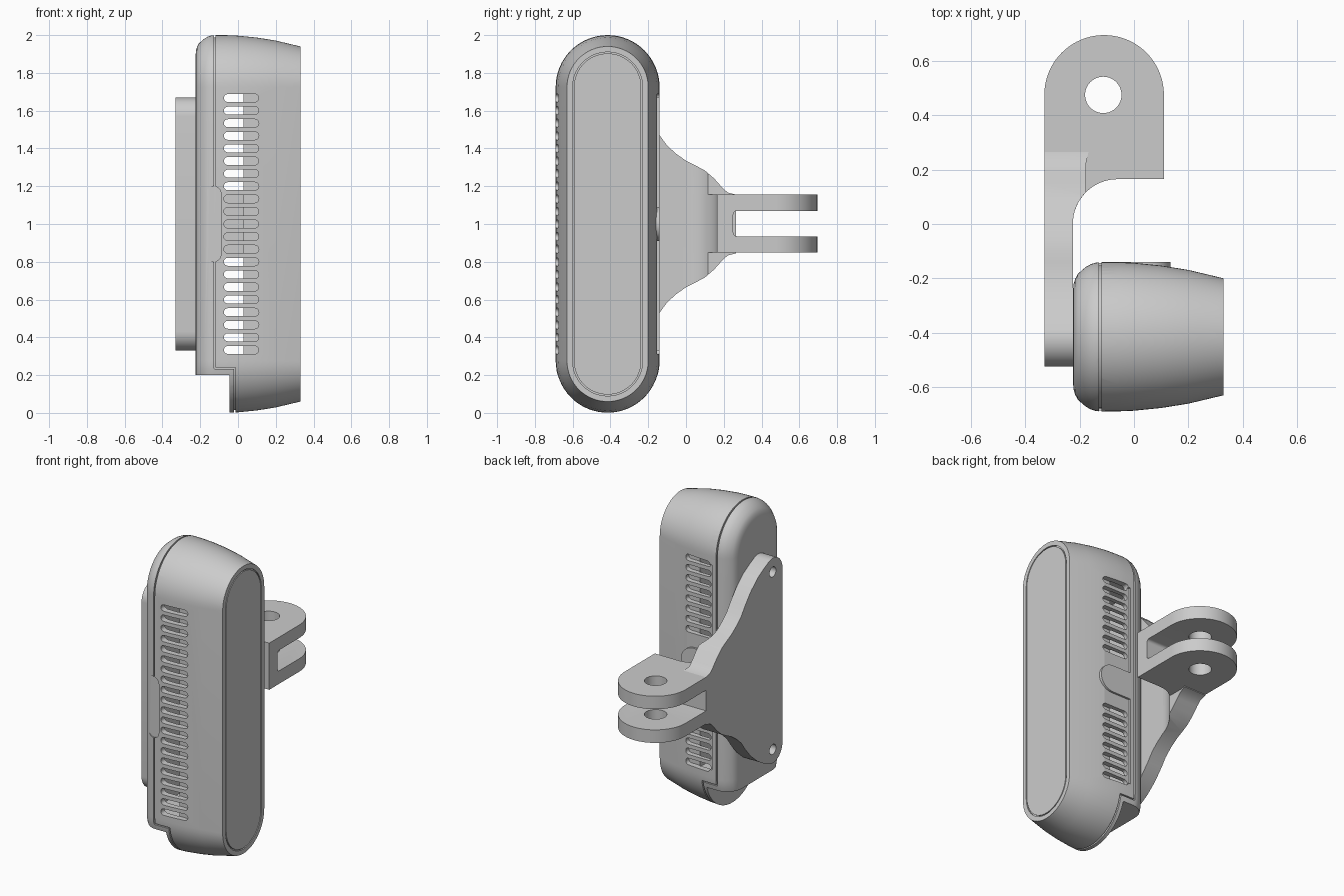
import bpy, bmesh
from math import sin, cos, pi, radians
from mathutils import Vector

if "Cube" in bpy.data.objects:
    bpy.data.objects.remove(bpy.data.objects["Cube"], do_unlink=True)

grey = bpy.data.materials.new("light_grey")
grey.use_nodes = True
grey.diffuse_color = (0.6, 0.6, 0.6, 1)
grey.node_tree.nodes["Principled BSDF"].inputs["Base Color"].default_value = (0.6, 0.6, 0.6, 1)

CY, HALF = -0.415, 0.725      # body centre line: y position and half length about z = 1


def arc(cx, cy, r, a0, a1, n=20, ry=None):
    """Points on an arc, angles in degrees."""
    ry = ry or r
    angles = [radians(a0 + (a1 - a0) * i / n) for i in range(n + 1)]
    return [(cx + r * cos(a), cy + ry * sin(a)) for a in angles]


def circle(cx, cy, r, n=32):
    return arc(cx, cy, r, 0, 360, n)[:-1]


def capsule(x0, x1, cz, r):
    """Horizontal slot outline."""
    return arc(x1 - r, cz, r, -90, 90, 8) + arc(x0 + r, cz, r, 90, 270, 8)


def finish(name, bm):
    bmesh.ops.recalc_face_normals(bm, faces=bm.faces)
    me = bpy.data.meshes.new(name)
    bm.to_mesh(me)
    bm.free()
    me.materials.append(grey)
    ob = bpy.data.objects.new(name, me)
    bpy.context.collection.objects.link(ob)
    return ob


def add_prism(bm, pts, axis, lo, hi):
    """Extrude a 2D outline along an axis; outline uses the other two axes in order."""
    def place(p, d):
        c = list(p)
        c.insert("xyz".index(axis), d)
        return bm.verts.new(Vector(c))
    a = [place(p, lo) for p in pts]
    b = [place(p, hi) for p in pts]
    bm.faces.new(a)
    bm.faces.new(b)
    for i in range(len(a)):
        j = (i + 1) % len(a)
        bm.faces.new((a[i], a[j], b[j], b[i]))


def prisms(name, outlines, axis, lo, hi):
    bm = bmesh.new()
    for o in outlines:
        add_prism(bm, o, axis, lo, hi)
    return finish(name, bm)


def box(name, x0, x1, y0, y1, z0, z1):
    return prisms(name, [[(x0, y0), (x1, y0), (x1, y1), (x0, y1)]], "z", z0, z1)


def stadium_loft(name, sections, closed=False):
    """Skin stadium rings given as (x, radius); closed makes a hollow band."""
    bm = bmesh.new()
    rings = []
    for x, r in sections:
        pts = arc(CY, 1 + HALF, r, 0, 180, 32) + arc(CY, 1 - HALF, r, 180, 360, 32)
        rings.append([bm.verts.new((x, y, z)) for y, z in pts])
    pairs = list(zip(rings, rings[1:]))
    if closed:
        pairs.append((rings[-1], rings[0]))
    else:
        bm.faces.new(rings[0])
        bm.faces.new(rings[-1])
    for a, b in pairs:
        for i in range(len(a)):
            j = (i + 1) % len(a)
            bm.faces.new((a[i], a[j], b[j], b[i]))
    return finish(name, bm)


def band(name, x0, x1, r0, r1):
    return stadium_loft(name, [(x0, r0), (x0, r1), (x1, r1), (x1, r0)], True)


def combine(ob, tool, operation="DIFFERENCE"):
    """Apply a boolean and remove the helper."""
    tool.hide_render = True
    m = ob.modifiers.new("bool", "BOOLEAN")
    m.operation, m.object, m.solver = operation, tool, "EXACT"
    bpy.context.view_layer.update()
    me = bpy.data.meshes.new_from_object(ob.evaluated_get(bpy.context.evaluated_depsgraph_get()))
    ob.modifiers.clear()
    ob.data = me
    bpy.data.objects.remove(tool, do_unlink=True)
    return ob


def smooth(ob):
    bpy.ops.object.select_all(action="DESELECT")
    ob.select_set(True)
    bpy.context.view_layer.objects.active = ob
    bpy.ops.object.shade_smooth_by_angle(angle=radians(30))


# Body: rounded back cover flowing into a tapering shell
profile = arc(-0.12, 0.175, 0.1, 180, 90, 8)
profile += [(-0.06, 0.2745), (0, 0.272), (0.1, 0.262), (0.2, 0.246), (0.33, 0.215)]
profile = [(x - 0.004 if x < -0.2 else x, r) for x, r in profile]
body = stadium_loft("body", profile)

# Step at the foot of the cover, with a small screw hole
combine(body, box("step_cut", -0.5, -0.045, -1, 0.5, -0.5, 0.2))
combine(body, prisms("screw_cut", [circle(CY, 0.11, 0.03)], "x", -0.2, 0.02))

# Seam grooves between cover and shell
upper = combine(band("upper_seam", -0.128, -0.119, 0.263, 0.3),
                box("trim_low", -0.5, 0.5, -1, 0.5, -0.5, 0.235))
lower = combine(band("lower_seam", -0.022, -0.013, 0.26, 0.3),
                box("trim_high", -0.5, 0.5, -1, 0.5, 0.235, 3))
combine(body, upper)
combine(body, lower)
for y in (-0.69, -0.14):
    combine(body, box("cross_seam", -0.124, -0.014, y - 0.014, y + 0.014, 0.232, 0.24))
combine(body, band("end_seam", 0.322, 0.4, 0.178, 0.185))

# Thumb recess on the front of the seam
thumb = arc(-0.13, 1.16, 0.04, 0, 180, 12) + arc(-0.13, 0.84, 0.04, 180, 360, 12)
combine(body, prisms("thumb_cut", [thumb], "y", -0.8, -0.68))

# Hollow inside, recessed rear panel and vent slots
combine(body, box("hollow", -0.17, 0.03, CY - 0.235, CY + 0.235, 0.3, 1.7))
combine(body, box("panel_cut", -0.09, 0.125, -0.153, 0, 0.33, 1.67))
heights = [1 + 0.0667 * i for i in range(-10, 11)]
front = [capsule(-0.075, 0.11, z, 0.021) for z in heights]
rear = [capsule(-0.075, 0.11, z, 0.021) for z in heights if abs(z - 1) > 0.15]
combine(body, prisms("front_slots", front, "y", -0.8, -0.645))
combine(body, prisms("rear_slots", rear, "y", -0.185, 0))
smooth(body)

# Release tab on the rear panel
tab = [(-0.11, 1.09), (-0.11, 0.91)] + arc(0.045, 1, 0.09, -90, 90, 16)
smooth(prisms("release_tab", [tab], "y", -0.17, -0.14))

# Mounting plate: side silhouette crossed with its plan outline
edge = arc(-0.425, 0.57, 0.1, 180, 70, 12)
edge += [(-0.33, 0.635), (-0.27, 0.6), (-0.2, 0.54), (-0.14, 0.47), (-0.1, 0.415), (-0.05, 0.37),
         (0, 0.335), (0.05, 0.31), (0.1, 0.283), (0.15, 0.24), (0.19, 0.195), (0.22, 0.167), (0.265, 0.155)]
side = [(y, 1 + h) for y, h in edge] + [(y, 1 - h) for y, h in reversed(edge)]
plate = prisms("mounting_plate", [side], "x", -0.33, 0.2)
plan = [(-0.33, -0.6), (-0.225, -0.6)] + arc(-0.06, 0, 0.165, 180, 135, 10)
plan += [(-0.177, 0.22), (-0.16, 0.3), (-0.4, 0.3), (-0.4, -0.6)]
combine(plate, prisms("plan_shape", [plan], "z", 0, 2), "INTERSECT")
holes = [circle(-0.425, z, 0.033) for z in (0.42, 1.58)]
combine(plate, prisms("plate_holes", holes, "x", -0.5, -0.226))
smooth(plate)

# Forked hinge arm with a pivot hole
arm_plan = [(-0.33, 0)] + arc(-0.06, 0, 0.165, 180, 90, 16) + [(0.11, 0.165)]
arm_plan += arc(-0.11, 0.475, 0.22, 0, 180, 40)
arm = prisms("hinge_fork", [arm_plan], "z", 0.85, 1.155)
gap = arc(0.27, 1.05, 0.02, 180, 90, 6) + [(0.8, 1.07), (0.8, 0.935)] + arc(0.27, 0.955, 0.02, 270, 180, 6)
combine(arm, prisms("fork_gap", [gap], "x", -0.5, 0.5))
combine(arm, prisms("pivot_cut", [circle(-0.113, 0.475, 0.067, 40)], "z", 0.5, 1.5))
smooth(arm)
